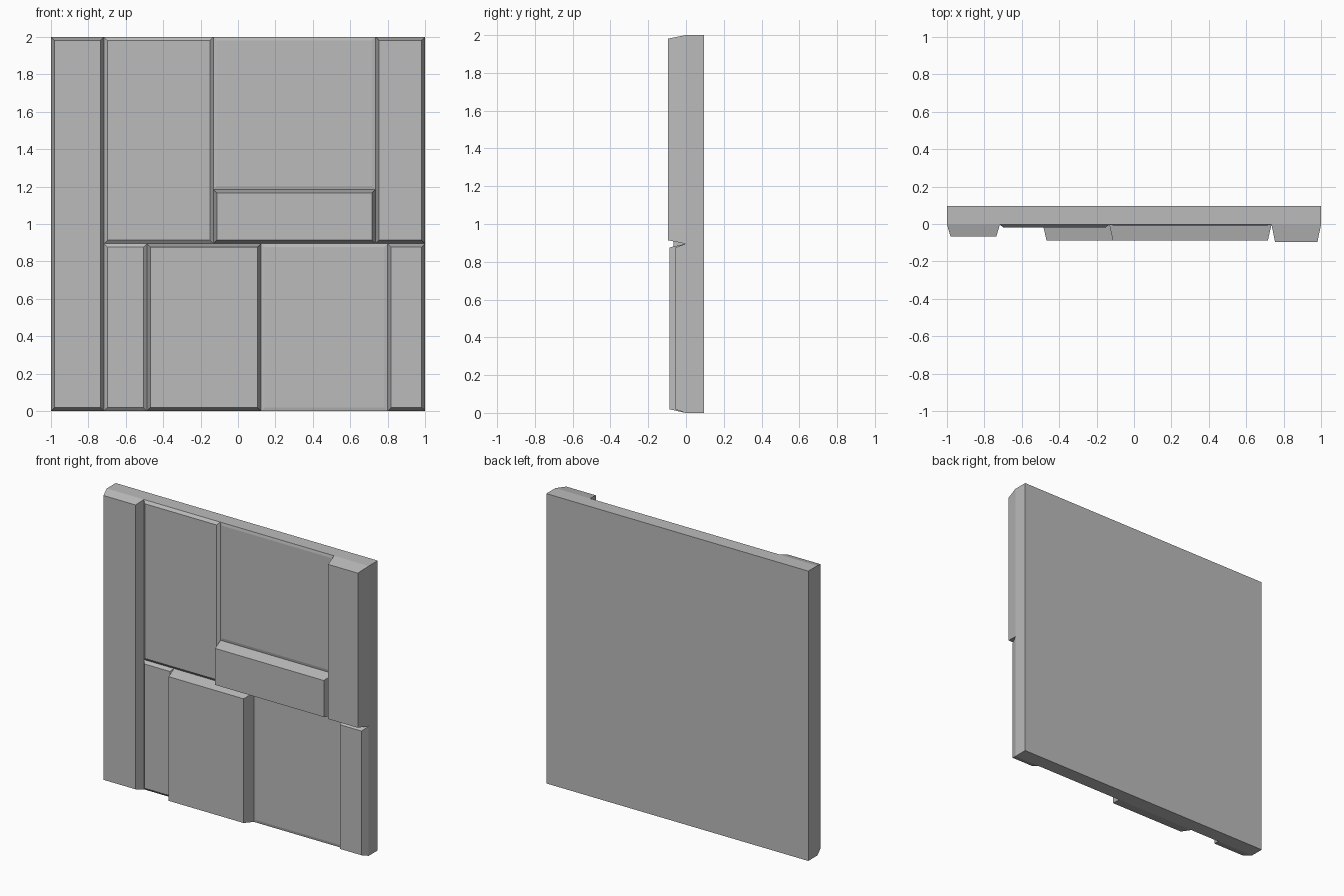
import bpy
import bmesh

cube = bpy.data.objects.get("Cube")
if cube:
    bpy.data.objects.remove(cube, do_unlink=True)

# Single stone-grey material
grey = bpy.data.materials.new("stone grey")
grey.use_nodes = True
COLOUR = (0.5, 0.5, 0.5, 1)
grey.diffuse_color = COLOUR
grey.node_tree.nodes["Principled BSDF"].inputs["Base Color"].default_value = COLOUR

FACE = -0.003    # y of the slab's front face
BACK = 0.095
INSET = 0.019    # taper of every raised panel


def block(name, x0, x1, z0, z1, back, front, inset=0):
    """Box between two y planes, its front rectangle shrunk by inset."""
    bm = bmesh.new()
    rings = []
    for y, i in ((back, 0), (front, inset)):
        rings.append([bm.verts.new((x, y, z)) for x, z in (
            (x0 + i, z0 + i), (x1 - i, z0 + i), (x1 - i, z1 - i), (x0 + i, z1 - i))])
    for ring in rings:
        bm.faces.new(ring)
    a, b = rings
    for k in range(4):
        n = (k + 1) % 4
        bm.faces.new((a[k], a[n], b[n], b[k]))
    bmesh.ops.recalc_face_normals(bm, faces=bm.faces)
    mesh = bpy.data.meshes.new(name)
    bm.to_mesh(mesh)
    bm.free()
    mesh.materials.append(grey)
    obj = bpy.data.objects.new(name, mesh)
    bpy.context.collection.objects.link(obj)
    return obj


# Backing slab
block("backing_slab", -1, 1, 0, 2, BACK, FACE)

# Seam positions shared by neighbouring panels
LEFT, MID, RIGHT = -0.717, -0.132, 0.735
LOW_A, LOW_B, LOW_C = -0.487, 0.123, 0.8
ROW, STEP = 0.895, 1.185

# Raised panels: name, x range, z range, front plane
panels = (
    ("tall_side_panel", -1, LEFT, 0, 2, -0.066),
    ("upper_inner_panel", LEFT, MID, ROW, 2, -0.018),
    ("upper_wide_panel", MID, RIGHT, STEP, 2, -0.007),
    ("raised_ledge_panel", MID, RIGHT, ROW, STEP, -0.087),
    ("upper_outer_panel", RIGHT, 1, ROW, 2, -0.095),
    ("lower_narrow_panel", LEFT, LOW_A, 0, ROW, -0.02),
    ("lower_square_panel", LOW_A, LOW_B, 0, ROW, -0.087),
    ("lower_wide_panel", LOW_B, LOW_C, 0, ROW, -0.007),
    ("lower_outer_panel", LOW_C, 1, 0, ROW, -0.055),
)
for name, x0, x1, z0, z1, front in panels:
    block(name, x0, x1, z0, z1, FACE, front, INSET)
